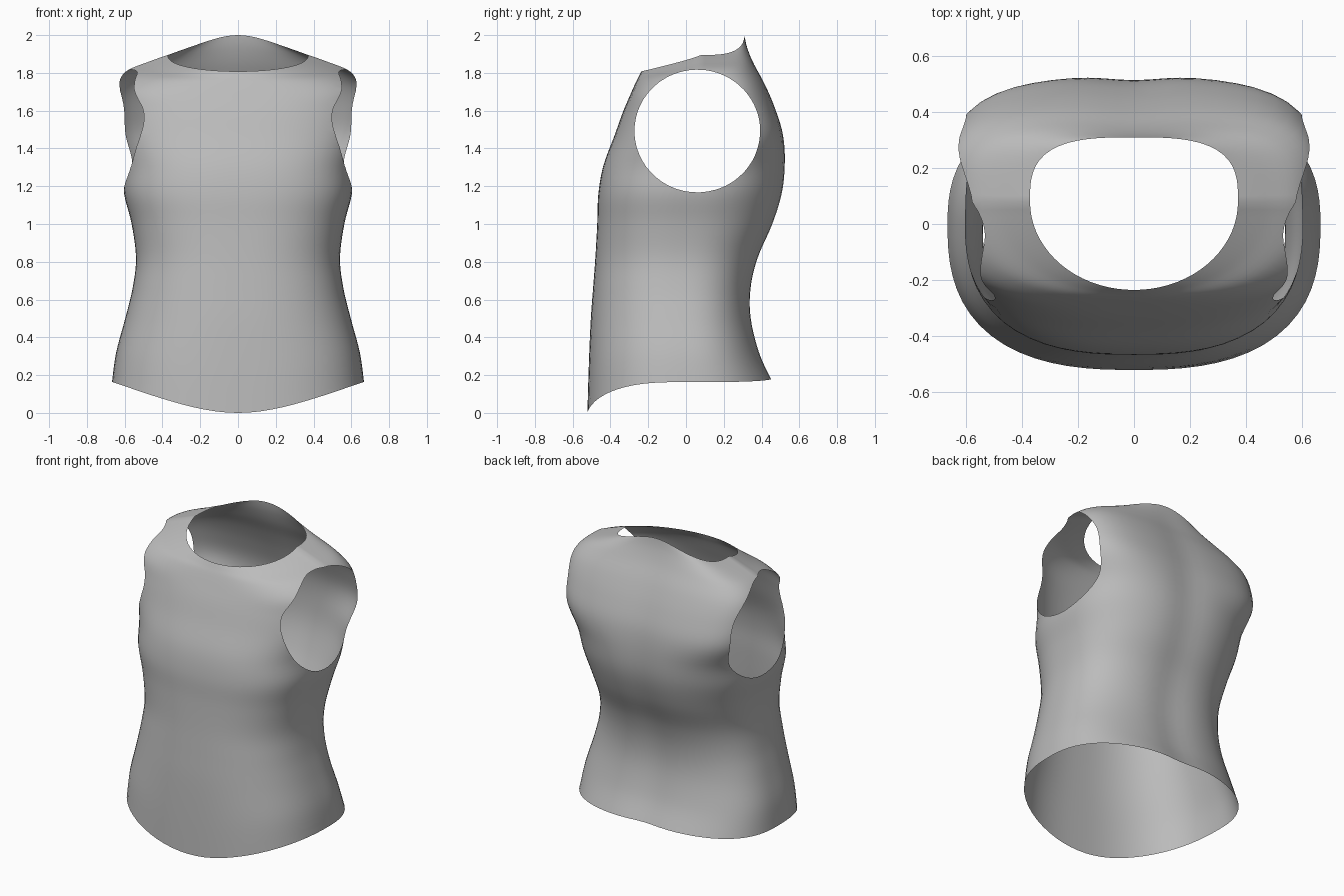
import bpy
import bmesh
from math import sin, cos, pi, exp

cube = bpy.data.objects.get("Cube")
if cube:
    bpy.data.objects.remove(cube, do_unlink=True)

SEGMENTS = 72
STEPS = 5

# Rings from hem to neckline: height at front, side, back; half width;
# y at front, back; y of widest point; squareness at front, back
RINGS = [
    (0, .163, .18, .667, -.522, .46, 0, 2.6, 2.5),
    (.24, .32, .32, .645, -.515, .395, 0, 2.6, 2.5),
    (.48, .5, .5, .597, -.505, .352, -.02, 2.5, 2.5),
    (.66, .66, .66, .558, -.492, .352, -.03, 2.5, 2.5),
    (.82, .82, .82, .54, -.48, .39, -.02, 2.5, 2.5),
    (1, 1, 1, .563, -.47, .468, 0, 2.6, 2.5),
    (1.16, 1.16, 1.16, .603, -.464, .517, .03, 2.7, 2.5),
    (1.31, 1.31, 1.31, .612, -.437, .53, .06, 2.75, 2.8),
    (1.47, 1.47, 1.47, .66, -.378, .517, .07, 2.7, 3.6),
    (1.59, 1.61, 1.61, .675, -.335, .475, .08, 2.75, 3.6),
    (1.68, 1.73, 1.74, .66, -.297, .42, .08, 2.9, 3.6),
    (1.745, 1.81, 1.85, .59, -.268, .363, .08, 2.6, 3.6),
    (1.78, 1.86, 1.935, .47, -.25, .328, .08, 2.2, 3.5),
    (1.808, 1.895, 2, .372, -.236, .31, .08, 2, 3.1),
]


def spline(a, b, c, d, t):
    """Smooth curve from b to c."""
    return b + .5 * t * (c - a + t * (2*a - 5*b + 4*c - d + t * (3*(b - c) + d - a)))


def smooth_rings():
    last = len(RINGS) - 1
    for i in range(last):
        keys = [RINGS[max(0, min(last, i + k))] for k in (-1, 0, 1, 2)]
        for s in range(STEPS):
            yield [spline(*vals, s / STEPS) for vals in zip(*keys)]
    yield RINGS[last]


def ring_point(ring, angle, height):
    z_front, z_side, z_back, width, y_front, y_back, y_mid, n_front, n_back = ring
    s, c = sin(angle), cos(angle)
    front = c > 0
    n = n_front if front else n_back
    r = (abs(s) ** n + abs(c) ** n) ** (-1 / n)
    x = width * r * s
    y = y_mid + r * abs(c) * ((y_front if front else y_back) - y_mid)
    # The hem dips to a point, the neckline is a scoop
    power = (3.3 if height < .5 else .85) if front else 4
    z = z_side + ((z_front if front else z_back) - z_side) * abs(c) ** power
    if not front:  # groove along the spine
        y -= .017 * exp(-(x / .13) ** 2) * (1 - height ** 4)
    return x, y, z


def armhole(co):
    """Negative inside the oval arm opening."""
    return ((co.y - .06) / .333) ** 2 + ((co.z - 1.492) / .325) ** 2 - 1


# Body shell
bm = bmesh.new()
rings = list(smooth_rings())
rows = [[bm.verts.new(ring_point(ring, 2 * pi * j / SEGMENTS, i / (len(rings) - 1)))
         for j in range(SEGMENTS)] for i, ring in enumerate(rings)]
for low, high in zip(rows, rows[1:]):
    for j in range(SEGMENTS):
        k = (j + 1) % SEGMENTS
        bm.faces.new((low[j], low[k], high[k], high[j]))

# Arm openings: split crossing edges, join the splits, remove the inside
rim = []
for edge in list(bm.edges):
    a, b = edge.verts
    fa, fb = armhole(a.co), armhole(b.co)
    if fa * fb < 0:
        rim.append(bmesh.utils.edge_split(edge, a, fa / (fa - fb))[1])
bmesh.ops.connect_verts(bm, verts=rim)
inside = [f for f in bm.faces if armhole(f.calc_center_median()) < 0]
bmesh.ops.delete(bm, geom=inside, context='FACES')
bmesh.ops.recalc_face_normals(bm, faces=bm.faces)

mesh = bpy.data.meshes.new("sleeveless_top")
bm.to_mesh(mesh)
bm.free()
top = bpy.data.objects.new("sleeveless_top", mesh)
bpy.context.collection.objects.link(top)

# Grey cloth
cloth = bpy.data.materials.new("grey cloth")
cloth.use_nodes = True
grey = (.5, .5, .5, 1)
cloth.diffuse_color = grey
cloth.node_tree.nodes["Principled BSDF"].inputs["Base Color"].default_value = grey
mesh.materials.append(cloth)

bpy.context.view_layer.objects.active = top
top.select_set(True)
bpy.ops.object.shade_smooth_by_angle(angle=pi / 3)
